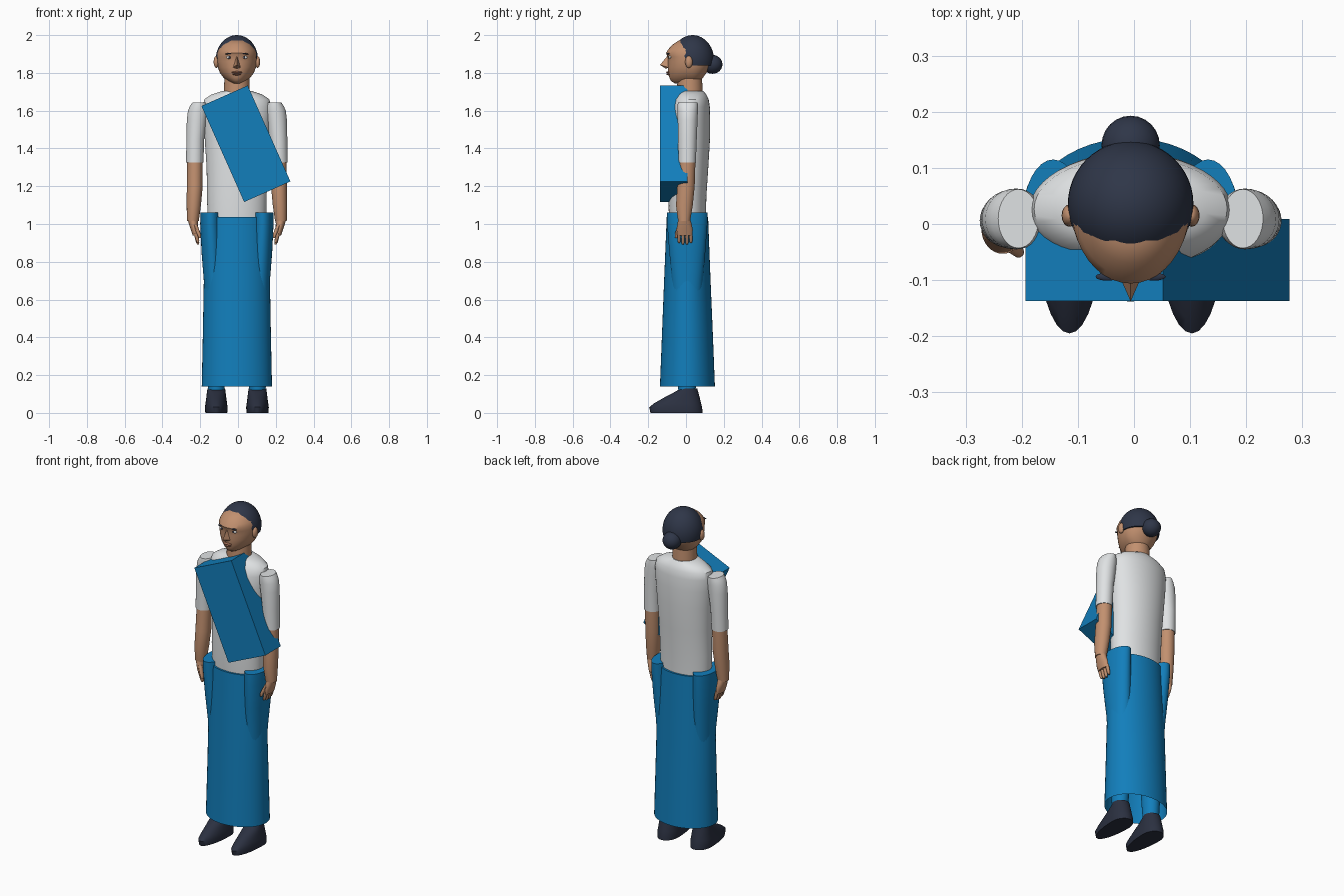
import bpy, bmesh, math
from mathutils import Matrix, Vector

cube = bpy.data.objects.get("Cube")
if cube:
    bpy.data.objects.remove(cube, do_unlink=True)

CX = -0.006  # body centre line


def material(name, rgb):
    m = bpy.data.materials.new(name)
    m.use_nodes = True
    m.diffuse_color = (*rgb, 1)
    m.node_tree.nodes["Principled BSDF"].inputs["Base Color"].default_value = (*rgb, 1)
    return m


SKIN = material("skin", (0.54, 0.28, 0.16))
LIP = material("lip", (0.36, 0.15, 0.09))
HAIR = material("dark_navy", (0.028, 0.037, 0.065))
SHOE = material("shoe_navy", (0.024, 0.03, 0.052))
WHITE = material("shirt_white", (0.74, 0.76, 0.77))
BLUE = material("cloth_blue", (0.006, 0.21, 0.5))
EYE = material("eye_white", (0.8, 0.8, 0.78))


def finish(name, bm, mat, angle=40):
    bmesh.ops.recalc_face_normals(bm, faces=bm.faces)
    mesh = bpy.data.meshes.new(name)
    bm.to_mesh(mesh)
    bm.free()
    mesh.materials.append(mat)
    ob = bpy.data.objects.new(name, mesh)
    bpy.context.collection.objects.link(ob)
    bpy.ops.object.select_all(action='DESELECT')
    ob.select_set(True)
    bpy.context.view_layer.objects.active = ob
    if angle:
        bpy.ops.object.shade_smooth_by_angle(angle=math.radians(angle))
    return ob


def loft(name, rows, mat, side=1, yc=None, caps=(True, True), n=32):
    """Stack oval rings: each row is (z, centre x, half width, front y, back y)."""
    bm = bmesh.new()
    rings = []
    for z, x, rx, front, back in rows:
        mid = (front + back) / 2 if yc is None else yc
        ring = []
        for i in range(n):
            a = math.tau * i / n
            s = math.sin(a)
            y = mid + s * ((back - mid) if s > 0 else (mid - front))
            ring.append(bm.verts.new((CX + side * (x + rx * math.cos(a)), y, z)))
        rings.append(ring)
    for lo, hi in zip(rings, rings[1:]):
        for i in range(n):
            j = (i + 1) % n
            bm.faces.new((lo[i], lo[j], hi[j], hi[i]))
    if caps[0]:
        bm.faces.new(rings[0])
    if caps[1]:
        bm.faces.new(rings[-1])
    return finish(name, bm, mat)


def ellipsoid(name, centre, radii, mat, cuts=(), rot=0, seg=24):
    """Stretched sphere; each cut (point, normal) removes the side the normal faces."""
    bm = bmesh.new()
    bmesh.ops.create_uvsphere(bm, u_segments=seg, v_segments=seg // 2, radius=1)
    mtx = (Matrix.Translation((CX + centre[0], centre[1], centre[2]))
           @ Matrix.Rotation(rot, 4, 'Y') @ Matrix.Diagonal((*radii, 1)))
    bmesh.ops.transform(bm, matrix=mtx, verts=bm.verts)
    for point, normal in cuts:
        bmesh.ops.bisect_plane(bm, geom=bm.verts[:] + bm.edges[:] + bm.faces[:],
                               plane_co=Vector(point), plane_no=Vector(normal),
                               clear_outer=True)
        bmesh.ops.holes_fill(bm, edges=[e for e in bm.edges if e.is_boundary])
    return finish(name, bm, mat)


# Shirt and skirt
loft("shirt_body", [
    (1.03, 0, .155, -.09, .105), (1.15, 0, .158, -.094, .108),
    (1.3, 0, .16, -.09, .118), (1.45, 0, .17, -.088, .127),
    (1.55, 0, .178, -.085, .128), (1.62, 0, .181, -.08, .126),
    (1.66, 0, .172, -.066, .12), (1.685, 0, .135, -.05, .108),
    (1.705, 0, .075, -.04, .092)], WHITE, n=48)
loft("skirt", [
    (.14, 0, .186, -.138, .153), (.42, 0, .18, -.127, .142),
    (.7, 0, .175, -.116, .13), (1.037, 0, .163, -.102, .117)],
    BLUE, caps=(False, True), n=48)

# Neck and head
loft("neck", [(1.66, 0, .07, -.05, .09), (1.77, 0, .066, -.045, .085)], SKIN)
loft("head", [
    (1.745, 0, .03, -.06, .05), (1.757, 0, .05, -.08, .075),
    (1.775, 0, .071, -.088, .09), (1.80, 0, .09, -.094, .108),
    (1.83, 0, .101, -.096, .127), (1.86, 0, .106, -.096, .138),
    (1.885, 0, .107, -.097, .141), (1.905, 0, .105, -.106, .138),
    (1.925, 0, .098, -.094, .13), (1.95, 0, .08, -.07, .11),
    (1.972, 0, .056, -.038, .08)], SKIN, yc=.03, n=40)

# Hair cap trimmed along a sloping hairline, with a bun behind
ellipsoid("hair", (0, .035, 1.87), (.112, .113, .13), HAIR, seg=48,
          cuts=[((0, .03, 1.84), (0, 0, -1)), ((0, .018, 1.84), (0, -.135, -.075))])
ellipsoid("hair_bun", (0, .14, 1.845), (.052, .053, .05), HAIR)

# Nose, a small hull
bm = bmesh.new()
for p in [(0, -.09, 1.9), (0, -.138, 1.842), (.022, -.088, 1.828),
          (-.022, -.088, 1.828), (0, -.108, 1.823), (0, -.08, 1.86)]:
    bm.verts.new((CX + p[0], p[1], p[2]))
bmesh.ops.convex_hull(bm, input=bm.verts)
finish("nose", bm, SKIN, 30)
ellipsoid("upper_lip", (0, -.092, 1.803), (.028, .013, .006), LIP, seg=16)
ellipsoid("lower_lip", (0, -.091, 1.793), (.023, .013, .006), LIP, seg=16)

for side, label in ((1, "left"), (-1, "right")):
    # Face details
    ellipsoid(label + "_ear", (side * .109, .015, 1.858), (.014, .02, .032), SKIN, seg=16)
    ellipsoid(label + "_eye", (side * .04, -.084, 1.882), (.016, .008, .008), EYE, seg=16)
    ellipsoid(label + "_pupil", (side * .039, -.089, 1.882), (.006, .005, .007), HAIR, seg=12)
    ellipsoid(label + "_brow", (side * .042, -.094, 1.902), (.021, .007, .003), HAIR,
              rot=side * .12, seg=12)

    # Sleeve and forearm
    loft(label + "_sleeve", [
        (1.325, .223, .046, -.04, .052), (1.45, .22, .047, -.042, .057),
        (1.55, .212, .053, -.044, .061), (1.6, .206, .053, -.045, .063),
        (1.625, .202, .046, -.045, .063), (1.642, .2, .036, -.043, .062)], WHITE, side)
    loft(label + "_forearm", [
        (1.015, .233, .031, -.042, .022), (1.1, .228, .038, -.053, .036),
        (1.2, .223, .042, -.046, .046), (1.335, .222, .041, -.036, .05)], SKIN, side)

    # Hand with four fingers and a thumb
    loft(label + "_palm", [
        (.94, .219, .015, -.046, .034), (.97, .224, .02, -.05, .036),
        (1.0, .23, .024, -.045, .03), (1.035, .234, .029, -.04, .02)], SKIN, side, n=20)
    for i in range(4):
        y = -.037 + i * .021
        tip = .888 + abs(i - 1.5) * .008
        loft(f"{label}_finger_{i + 1}", [
            (tip, .205, .005, y - .005, y + .005), (tip + .012, .208, .009, y - .009, y + .009),
            (.955, .219, .011, y - .01, y + .01)], SKIN, side, n=10)
    loft(label + "_thumb", [
        (.925, .196, .006, -.058, -.044), (.945, .2, .01, -.06, -.038),
        (.995, .222, .013, -.046, -.02)], SKIN, side, n=10)

    # Trouser leg, showing at the hip and the ankle
    loft(label + "_trouser_leg", [
        (.11, .109, .043, -.04, .05), (.4, .107, .056, -.062, .072),
        (.7, .12, .055, -.075, .09), (.85, .131, .056, -.088, .102),
        (1.0, .138, .056, -.1, .113), (1.06, .138, .055, -.1, .115)], BLUE, side)

    # Shoe
    loft(label + "_shoe", [
        (0, .109, .058, -.188, .088), (.03, .109, .06, -.195, .085),
        (.05, .109, .057, -.17, .08), (.08, .109, .053, -.118, .073),
        (.105, .109, .05, -.07, .066), (.128, .109, .047, -.03, .06)],
        SHOE, side, yc=.01)

# Slanted box carried across the chest
bm = bmesh.new()
bmesh.ops.create_cube(bm, size=1)
bmesh.ops.transform(bm, verts=bm.verts, matrix=(
    Matrix.Translation((.042, -.064, 1.425)) @ Matrix.Rotation(math.radians(-24), 4, 'Y')
    @ Matrix.Diagonal((.268, .146, .556, 1))))
finish("chest_box", bm, BLUE, 0)
